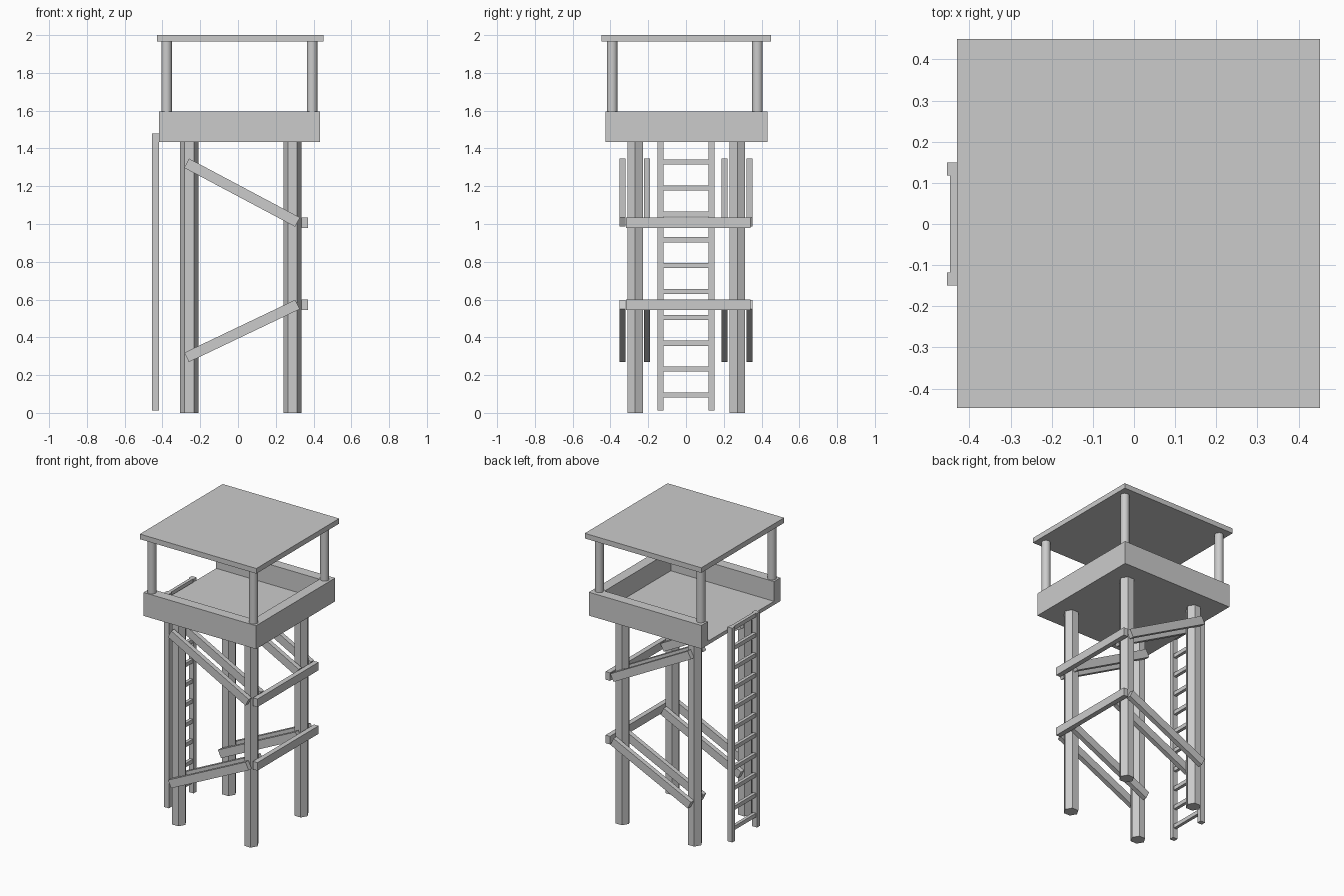
import bpy, bmesh, math
from mathutils import Vector, Matrix

if "Cube" in bpy.data.objects:
    bpy.data.objects.remove(bpy.data.objects["Cube"])


def finish(bm, name):
    bmesh.ops.recalc_face_normals(bm, faces=bm.faces)
    me = bpy.data.meshes.new(name)
    bm.to_mesh(me)
    bm.free()
    ob = bpy.data.objects.new(name, me)
    bpy.context.collection.objects.link(ob)
    return ob


def box(name, lo, hi):
    lo, hi = Vector(lo), Vector(hi)
    bm = bmesh.new()
    bmesh.ops.create_cube(bm, size=1, matrix=Matrix.Translation((lo + hi) / 2)
                          @ Matrix.Diagonal((*(hi - lo), 1)))
    return finish(bm, name)


def prism(name, outline, z0, z1):
    bm = bmesh.new()
    face = bm.faces.new([bm.verts.new((x, y, z0)) for x, y in outline])
    ext = bmesh.ops.extrude_face_region(bm, geom=[face])
    top = [v for v in ext["geom"] if isinstance(v, bmesh.types.BMVert)]
    bmesh.ops.translate(bm, verts=top, vec=(0, 0, z1 - z0))
    return finish(bm, name)


def column(name, x, y, z0, z1, r, sides):
    ring = [(x + r * math.cos(2 * math.pi * i / sides),
             y + r * math.sin(2 * math.pi * i / sides)) for i in range(sides)]
    return prism(name, ring, z0, z1)


def brace(name, y, a, b, height, depth):
    # Plank between two (x, z) points
    d = Vector((b[0] - a[0], 0, b[1] - a[1]))
    mid = Vector(((a[0] + b[0]) / 2, y, (a[1] + b[1]) / 2))
    bm = bmesh.new()
    bmesh.ops.create_cube(bm, size=1, matrix=Matrix.Translation(mid)
                          @ Matrix.Rotation(-math.atan2(d.z, d.x), 4, 'Y')
                          @ Matrix.Diagonal((d.length, depth, height, 1)))
    return finish(bm, name)


# Hexagonal legs
for x in (-0.258, 0.289):
    for y in (-0.269, 0.272):
        column("leg", x, y, 0, 1.45, 0.048, 6)

# Diagonal braces on both faces of each leg pair
for y in (-0.336, -0.206, 0.204, 0.336):
    brace("upper_brace", y, (-0.272, 1.322), (0.315, 1.01), 0.055, 0.032)
    brace("lower_brace", y, (-0.272, 0.294), (0.315, 0.574), 0.055, 0.032)

# Horizontal beams across the right side
for z in (0.545, 0.98):
    box("cross_beam", (0.336, -0.318, z), (0.37, 0.342, z + 0.055))

# Platform floor and U-shaped parapet, open at the ladder side
X0, X1, Y0, Y1, T = -0.418, 0.434, -0.425, 0.431, 0.07
box("floor", (X0, Y0 + T, 1.435), (X1 - T, Y1 - T, 1.46))
prism("parapet", [(X0, Y0), (X1, Y0), (X1, Y1), (X0, Y1), (X0, Y1 - T),
                  (X1 - T, Y1 - T), (X1 - T, Y0 + T), (X0, Y0 + T)], 1.435, 1.595)

# Round roof posts
for x in (-0.378, 0.392):
    for y in (-0.391, 0.378):
        post = column("roof_post", x, y, 1.59, 1.97, 0.028, 24)
        bpy.context.view_layer.objects.active = post
        bpy.ops.object.select_all(action='DESELECT')
        post.select_set(True)
        bpy.ops.object.shade_smooth_by_angle(angle=math.radians(40))

# Roof slab
box("roof", (-0.43, -0.447, 1.965), (0.452, 0.449, 2.0))

# Ladder
for y in (-0.15, 0.118):
    box("ladder_rail", (-0.455, y, 0.012), (-0.419, y + 0.032, 1.478))
for i in range(11):
    z = 0.095 + 0.137 * i
    box("ladder_rung", (-0.447, -0.12, z - 0.014), (-0.425, 0.12, z + 0.013))
